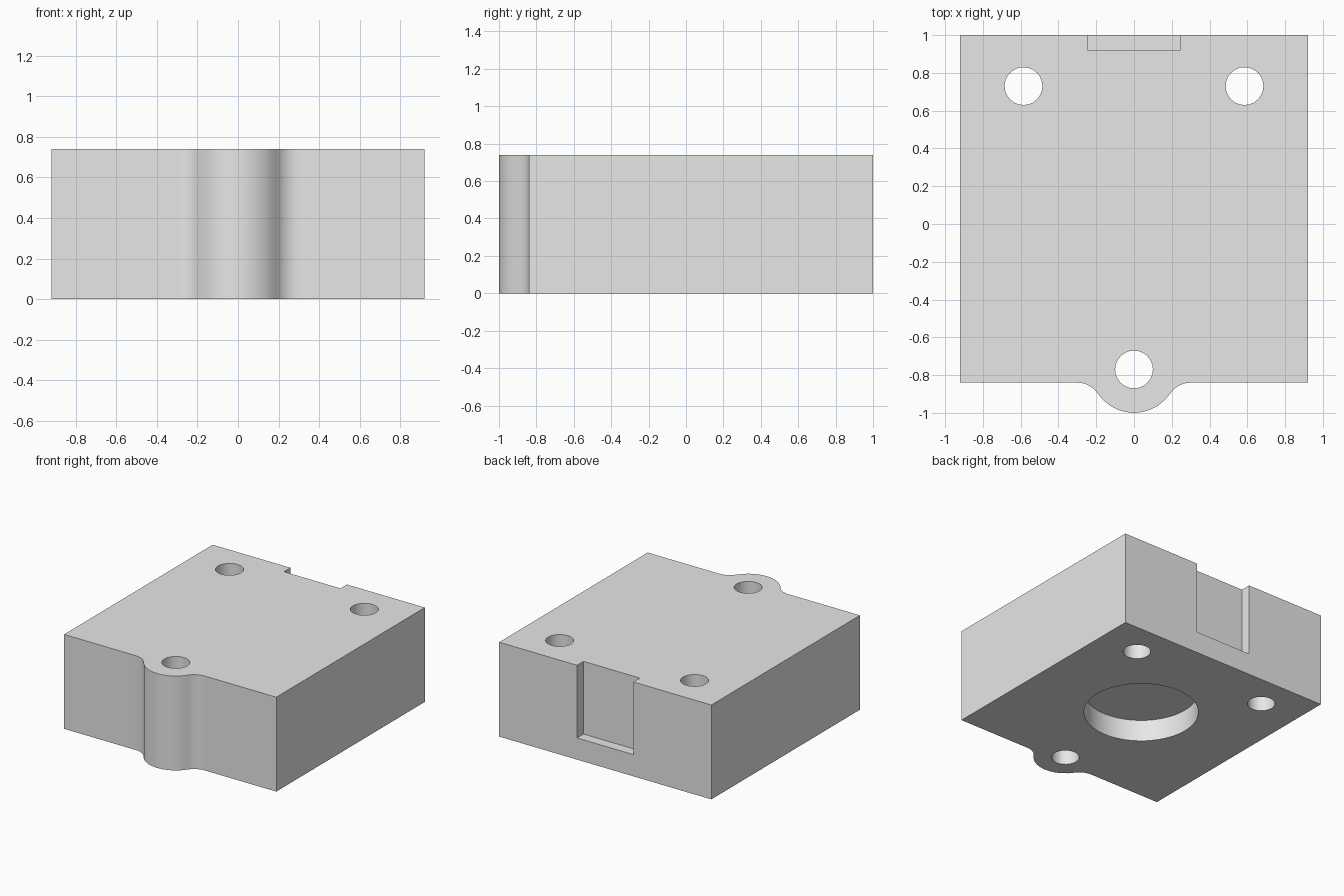
import bpy, bmesh
from math import atan2, cos, hypot, pi, radians, sin

cube = bpy.data.objects.get("Cube")
if cube:
    bpy.data.objects.remove(cube, do_unlink=True)

HALF, FRONT, BACK, TOP = 0.92, -0.84, 1.0, 0.74
LUG_Y, LUG_R, HOLE_R = -0.77, 0.23, 0.1
FILLET_X, FILLET_R = 0.3, 0.131
POCKET_Z = 0.17

grey = bpy.data.materials.new("light_grey")
grey.use_nodes = True
grey.diffuse_color = (0.8, 0.8, 0.8, 1)
grey.node_tree.nodes["Principled BSDF"].inputs["Base Color"].default_value = (0.8, 0.8, 0.8, 1)


def arc(cx, cy, r, start, end, steps):
    angles = [start + (end - start) * i / steps for i in range(steps + 1)]
    return [(cx + r * cos(a), cy + r * sin(a)) for a in angles]


def prism(name, outline, z0, z1):
    """Extrude a flat outline upward into a closed solid."""
    bm = bmesh.new()
    face = bm.faces.new([bm.verts.new((x, y, z0)) for x, y in outline])
    result = bmesh.ops.extrude_face_region(bm, geom=[face])
    verts = [v for v in result["geom"] if isinstance(v, bmesh.types.BMVert)]
    bmesh.ops.translate(bm, vec=(0, 0, z1 - z0), verts=verts)
    bmesh.ops.recalc_face_normals(bm, faces=bm.faces)
    mesh = bpy.data.meshes.new(name)
    bm.to_mesh(mesh)
    bm.free()
    mesh.materials.append(grey)
    obj = bpy.data.objects.new(name, mesh)
    bpy.context.collection.objects.link(obj)
    return obj


def circle(cx, cy, r, sides):
    return arc(cx, cy, r, 0, 2 * pi, sides)[:-1]


# Block outline: half of the rounded front lug, mirrored to the other side
fillet_y = FRONT - FILLET_R
tangent = atan2(fillet_y - LUG_Y, FILLET_X)
half = arc(0, LUG_Y, LUG_R, -pi / 2, tangent, 5)
half += arc(FILLET_X, fillet_y, FILLET_R, tangent + pi, pi / 2, 6)[1:]
half += [(HALF, FRONT), (HALF, BACK)]
outline = half + [(-x, y) for x, y in reversed(half[1:])]
block = prism("block", outline, 0, TOP)

# Cutters: three through holes, back slot, round recess underneath
cutters = [prism("bolt_hole_cutter", circle(x, y, HOLE_R, 24), -0.1, TOP + 0.1)
           for x, y in ((-0.585, 0.73), (0.585, 0.73), (0, LUG_Y))]
slot = [(-0.245, 0.92), (0.245, 0.92), (0.245, 1.1), (-0.245, 1.1)]
cutters.append(prism("back_slot_cutter", slot, POCKET_Z, TOP + 0.1))
cutters.append(prism("recess_cutter", circle(0, 0.08, 0.413, 48), -0.1, POCKET_Z))

bpy.ops.object.select_all(action="DESELECT")
block.select_set(True)
bpy.context.view_layer.objects.active = block
for cutter in cutters:
    cut = block.modifiers.new("cut", "BOOLEAN")
    cut.operation = "DIFFERENCE"
    cut.solver = "EXACT"
    cut.object = cutter
    bpy.ops.object.modifier_apply(modifier=cut.name)
    bpy.data.objects.remove(cutter, do_unlink=True)

# Smooth curved walls, crisp edges and flat large faces
bpy.ops.object.shade_smooth_by_angle(angle=radians(30))
weighted = block.modifiers.new("flat_faces", "WEIGHTED_NORMAL")
weighted.keep_sharp = True
